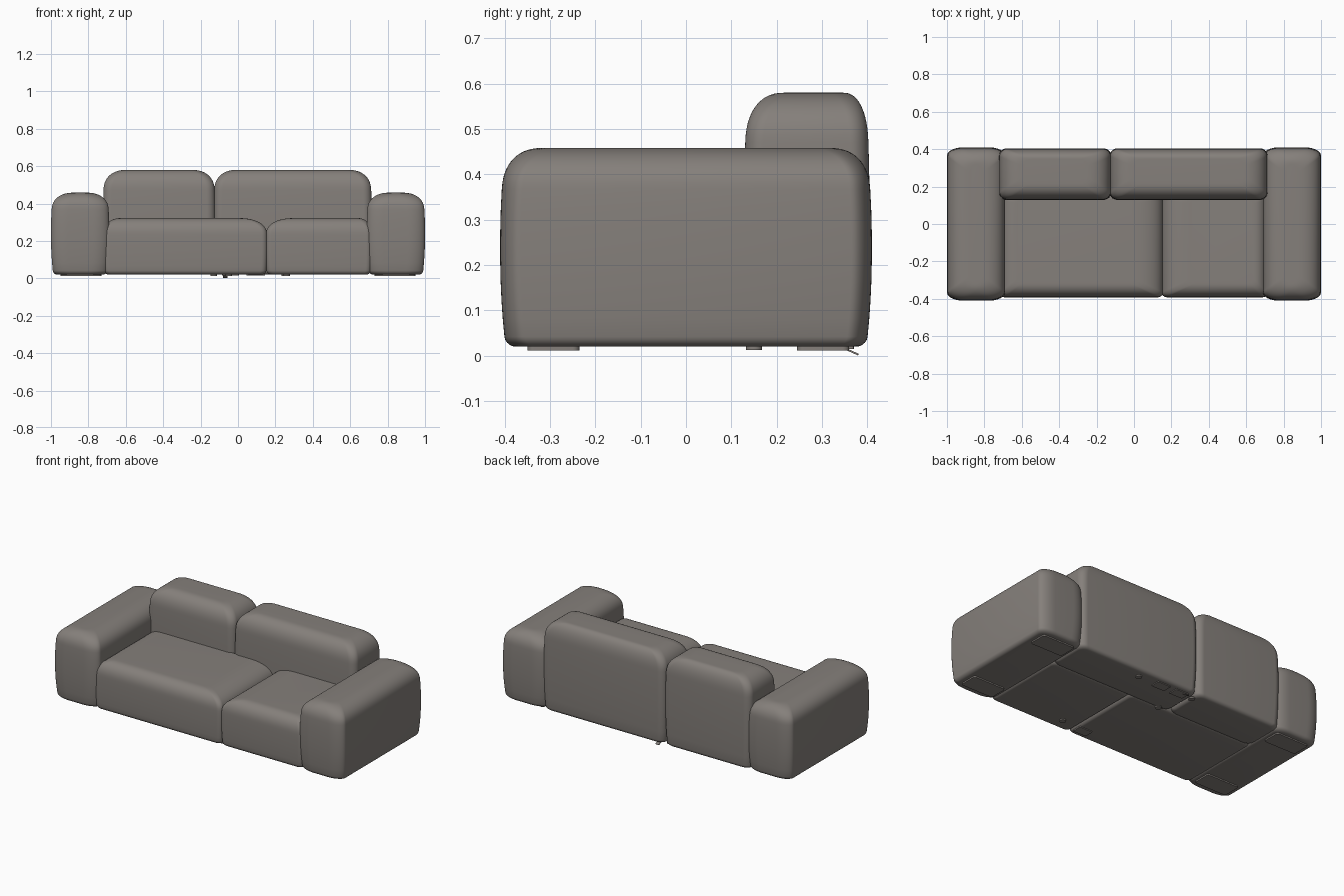
import bpy, bmesh, math

old = bpy.data.objects.get("Cube")
if old:
    bpy.data.objects.remove(old, do_unlink=True)

fabric = bpy.data.materials.new("warm grey fabric")
fabric.use_nodes = True
COLOUR = (0.235, 0.215, 0.198, 1)
fabric.diffuse_color = COLOUR
fabric.node_tree.nodes["Principled BSDF"].inputs["Base Color"].default_value = COLOUR

BASE = 0.02
STEPS = 10


def power(value, exponent):
    return max(value, 0.0) ** exponent


def outline(x0, x1, y0, y1, cx, cy):
    """Rectangle with elliptical corners, counter-clockwise."""
    cx, cy = min(cx, (x1 - x0) * 0.49), min(cy, (y1 - y0) * 0.49)
    corners = [(x1 - cx, y1 - cy), (x0 + cx, y1 - cy),
               (x0 + cx, y0 + cy), (x1 - cx, y0 + cy)]
    points = []
    for k, (px, py) in enumerate(corners):
        for i in range(STEPS + 1):
            a = math.pi / 2 * (k + i / STEPS)
            points.append((px + cx * math.cos(a), py + cy * math.sin(a)))
    return points


def finish(name, bm):
    bmesh.ops.recalc_face_normals(bm, faces=bm.faces)
    mesh = bpy.data.meshes.new(name)
    bm.to_mesh(mesh)
    bm.free()
    mesh.materials.append(fabric)
    obj = bpy.data.objects.new(name, mesh)
    bpy.context.collection.objects.link(obj)
    bpy.ops.object.select_all(action="DESELECT")
    bpy.context.view_layer.objects.active = obj
    obj.select_set(True)
    bpy.ops.object.shade_smooth_by_angle(angle=math.radians(40))
    return obj


def cushion(name, x, y, z, top_x, top_y, top_z, corner, bulge):
    """Upholstered block: rounded base, bulging walls and soft shoulders.
    top_x and top_y hold the shoulder widths on the low and high sides."""
    (x0, x1), (y0, y1), (z0, z1) = x, y, z
    foot = 0.022
    levels = []
    for i in range(6):
        a = math.pi / 2 * i / 5
        levels.append((z0 + foot * (1 - math.cos(a)), foot * (1 - math.sin(a)), 0))
    low, high = z0 + foot, z1 - top_z
    levels += [(low + (high - low) * i / 8, 0, 0) for i in range(1, 9)]
    for i in range(1, 15):
        a = math.pi / 2 * i / 14
        rise, inset = power(math.sin(a), 0.85), 1 - power(math.cos(a), 0.85)
        levels.append((high + top_z * rise, 0, inset))

    bm = bmesh.new()
    rings = []
    for height, bottom, s in levels:
        u = (height - z0) / (z1 - z0)
        pinch = bottom + bulge * abs(2 * u - 1) ** 2.2
        points = outline(x0 + pinch + top_x[0] * s, x1 - pinch - top_x[1] * s,
                         y0 + pinch + top_y[0] * s, y1 - pinch - top_y[1] * s,
                         *corner)
        rings.append([bm.verts.new((px, py, height)) for px, py in points])
    for lower, upper in zip(rings, rings[1:]):
        for i in range(len(lower)):
            j = (i + 1) % len(lower)
            bm.faces.new((lower[i], lower[j], upper[j], upper[i]))
    bm.faces.new(rings[0][::-1])
    bm.faces.new(rings[-1])
    return finish(name, bm)


def plate(name, x, y, z, rounding):
    """Thin rounded plate under the base."""
    bm = bmesh.new()
    face = bm.faces.new([bm.verts.new((px, py, z[0]))
                         for px, py in outline(*x, *y, rounding, rounding)])
    top = bmesh.ops.extrude_face_region(bm, geom=[face])["geom"]
    for v in top:
        if isinstance(v, bmesh.types.BMVert):
            v.co.z = z[1]
    return finish(name, bm)


# Arms and the pads below them
for side, sign in (("right", -1), ("left", 1)):
    cushion(side + "_arm", sorted((sign, sign * 0.688)), (-0.41, 0.41), (BASE, 0.458),
            (0.11, 0.11), (0.08, 0.08), 0.09, (0.09, 0.045), 0.012)
    for end, y in (("front", (-0.35, -0.235)), ("back", (0.245, 0.36))):
        plate(f"{side}_{end}_pad", sorted((sign * 0.73, sign * 0.95)), y,
              (0.012, BASE + 0.004), 0.015)

# Seat cushions: the wide one and the narrow one meet in a soft valley
cushion("wide_seat", (-0.72, 0.156), (-0.392, 0.16), (BASE, 0.322),
        (0.09, 0.15), (0.07, 0.02), 0.09, (0.03, 0.025), 0.006)
cushion("narrow_seat", (0.148, 0.715), (-0.392, 0.16), (BASE, 0.322),
        (0.15, 0.07), (0.07, 0.02), 0.09, (0.03, 0.025), 0.006)

# Backrests, standing on the floor line behind the seats
for name, x in (("narrow_back", (-0.722, -0.122)), ("wide_back", (-0.13, 0.715))):
    cushion(name, x, (0.128, 0.405), (BASE, 0.58),
            (0.12, 0.12), (0.08, 0.05), 0.11, (0.045, 0.04), 0.008)

# Small fittings on the underside
for i, (x, y) in enumerate(((0.25, 0.34), (-0.13, 0.34), (0.26, -0.30), (-0.05, 0.15))):
    plate(f"base_button_{i + 1}", (x - 0.018, x + 0.018), (y - 0.018, y + 0.018),
          (0.013, BASE + 0.002), 0.017)
for i, (x, y) in enumerate(((0.09, 0.34), (-0.04, 0.34), (0.10, -0.32))):
    plate(f"base_panel_{i + 1}", (x - 0.045, x + 0.045), (y - 0.03, y + 0.03),
          (0.015, BASE + 0.002), 0.004)

# Fabric tag hanging at the back
tag = plate("hanging_tag", (-0.08, -0.055), (-0.02, 0.02), (-0.002, 0.002), 0.004)
tag.location = (0, 0.362, 0.0105)
tag.rotation_euler.x = math.radians(-24)
